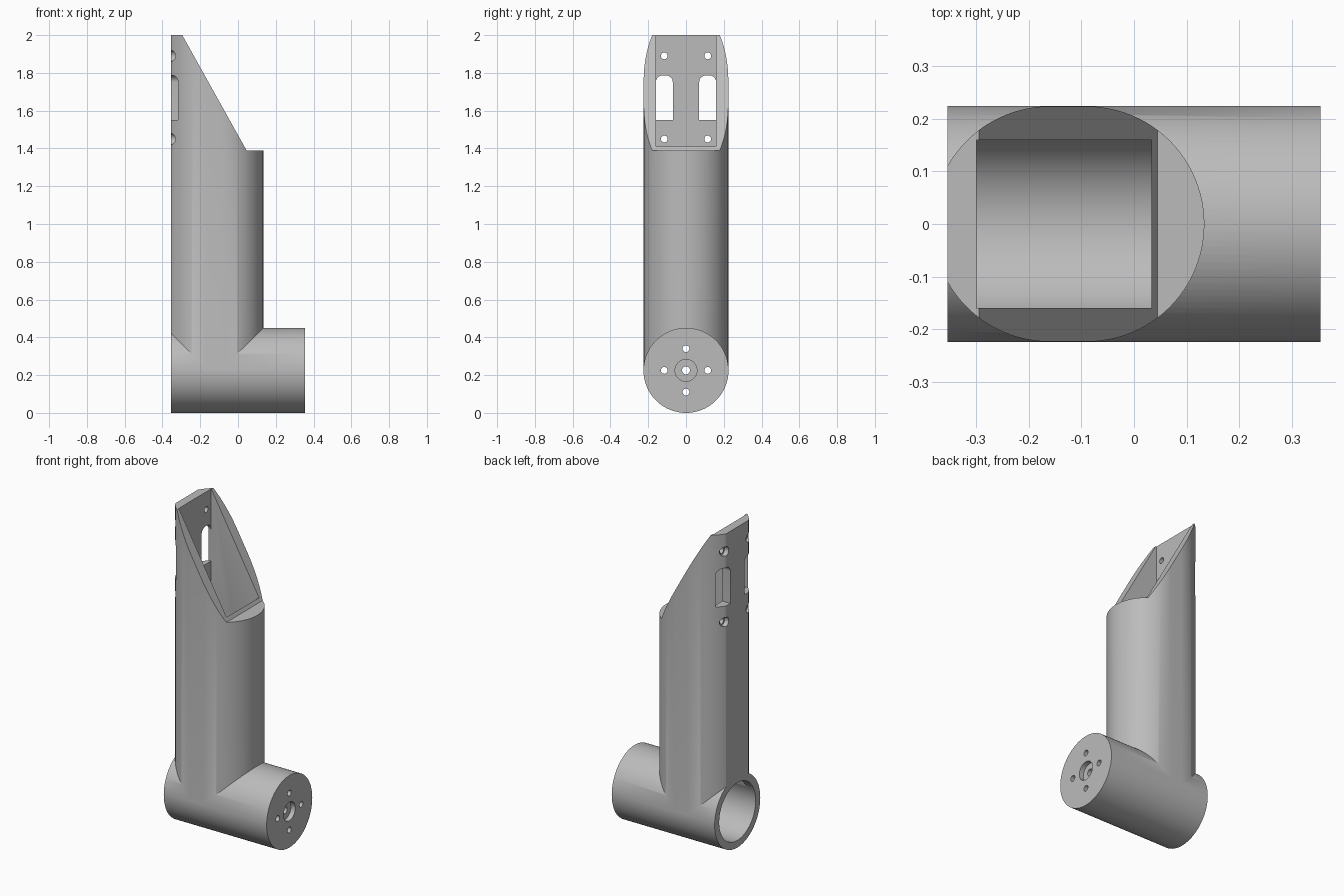
import bpy
import math
from mathutils import Matrix

cube = bpy.data.objects.get("Cube")
if cube:
    bpy.data.objects.remove(cube, do_unlink=True)

grey = bpy.data.materials.new("plain grey")
grey.use_nodes = True
grey.diffuse_color = (0.5, 0.5, 0.5, 1)
grey.node_tree.nodes["Principled BSDF"].inputs["Base Color"].default_value = (0.5, 0.5, 0.5, 1)

R = 0.225           # outer radius of both tubes
BACK = -0.355       # flat back plane
FRONT = 0.355       # capped end of the horizontal tube


def prism(name, outline, start, end, axis):
    """Extrude a closed 2D outline along an axis; x uses (y, z), y uses (x, z), z uses (x, y)."""
    place = {"x": lambda a, b, t: (t, a, b),
             "y": lambda a, b, t: (a, t, b),
             "z": lambda a, b, t: (a, b, t)}[axis]
    n = len(outline)
    verts = [place(a, b, t) for t in (start, end) for a, b in outline]
    faces = [list(range(n))[::-1], list(range(n, 2 * n))]
    faces += [[i, (i + 1) % n, n + (i + 1) % n, n + i] for i in range(n)]
    mesh = bpy.data.meshes.new(name)
    mesh.from_pydata(verts, [], faces)
    if axis == "y":
        mesh.flip_normals()
    mesh.materials.append(grey)
    obj = bpy.data.objects.new(name, mesh)
    bpy.context.collection.objects.link(obj)
    return obj


def arc(cx, cy, r, a0, a1, steps):
    angles = [math.radians(a0 + (a1 - a0) * i / steps) for i in range(steps + 1)]
    return [(cx + r * math.cos(a), cy + r * math.sin(a)) for a in angles]


def rod(name, y, z, r, start, end, sides=32):
    return prism(name, arc(y, z, r, 0, 360, sides)[:-1], start, end, "x")


def combine(target, tool, operation="DIFFERENCE"):
    mod = target.modifiers.new(tool.name, "BOOLEAN")
    mod.operation = operation
    mod.solver = "EXACT"
    mod.object = tool
    bpy.context.view_layer.objects.active = target
    bpy.ops.object.modifier_apply(modifier=mod.name)
    bpy.data.objects.remove(tool, do_unlink=True)


# Upright column: stadium section with its back sliced flat
half = math.degrees(math.asin(0.11 / (R - 0.001)))
section = arc(-0.09, 0, R - 0.001, -90, 90, 48) + arc(-0.16, 0, R - 0.001, 90, 180 - half, 32)
section += arc(-0.16, 0, R - 0.001, 180 + half, 270, 32)
section = [(max(x, BACK), y) for x, y in section]
column = prism("upright_housing", section, R, 2.0, "z")

# Sloped opening and the level ledge in front of it
slope = [(0.045, 1.39), (0.5, 1.39), (0.5, 2.2), (-0.4065, 2.2), (-0.295, 2.0)]
combine(column, prism("slope_cut", slope, -0.5, 0.5, "y"))

# Horizontal tube joined to the foot of the column
combine(column, rod("horizontal_tube", 0, R, R, BACK, FRONT, 96), "UNION")

# Rectangular pocket down the column and round bore along the tube
pocket = [(-0.3, -0.16), (0.033, -0.16), (0.033, 0.16), (-0.3, 0.16)]
combine(column, prism("pocket", pocket, R, 2.3, "z"))
combine(column, rod("bore", 0, R, 0.18, BACK - 0.1, 0.295, 96))

# End cap: recessed centre hole and four bolt holes around it
combine(column, rod("cap_recess", 0, R, 0.058, 0.325, 0.5))
combine(column, rod("cap_centre_hole", 0, R, 0.021, 0.2, 0.5))
for k in range(4):
    a = k * math.pi / 2
    combine(column, rod("cap_bolt_hole", 0.115 * math.cos(a), R + 0.115 * math.sin(a),
                        0.018, 0.2, 0.5))

# Back wall: two arched slots and four counterbored screw holes
for side in (-1, 1):
    c = side * 0.115
    slot = [(c - 0.045, 1.55), (c + 0.045, 1.55)]
    slot += arc(c + 0.008, 1.75, 0.037, 0, 90, 10) + arc(c - 0.008, 1.75, 0.037, 90, 180, 10)
    combine(column, prism("slot", slot, -0.5, -0.25, "x"))
    for z in (1.45, 1.89):
        combine(column, rod("screw_hole", c, z, 0.018, -0.5, -0.25))
        combine(column, rod("screw_counterbore", c, z, 0.029, -0.5, -0.327))

# Smooth the round walls, keep the machined edges crisp
bpy.ops.object.select_all(action="DESELECT")
column.select_set(True)
bpy.context.view_layer.objects.active = column
bpy.ops.object.shade_smooth_by_angle(angle=math.radians(30))
